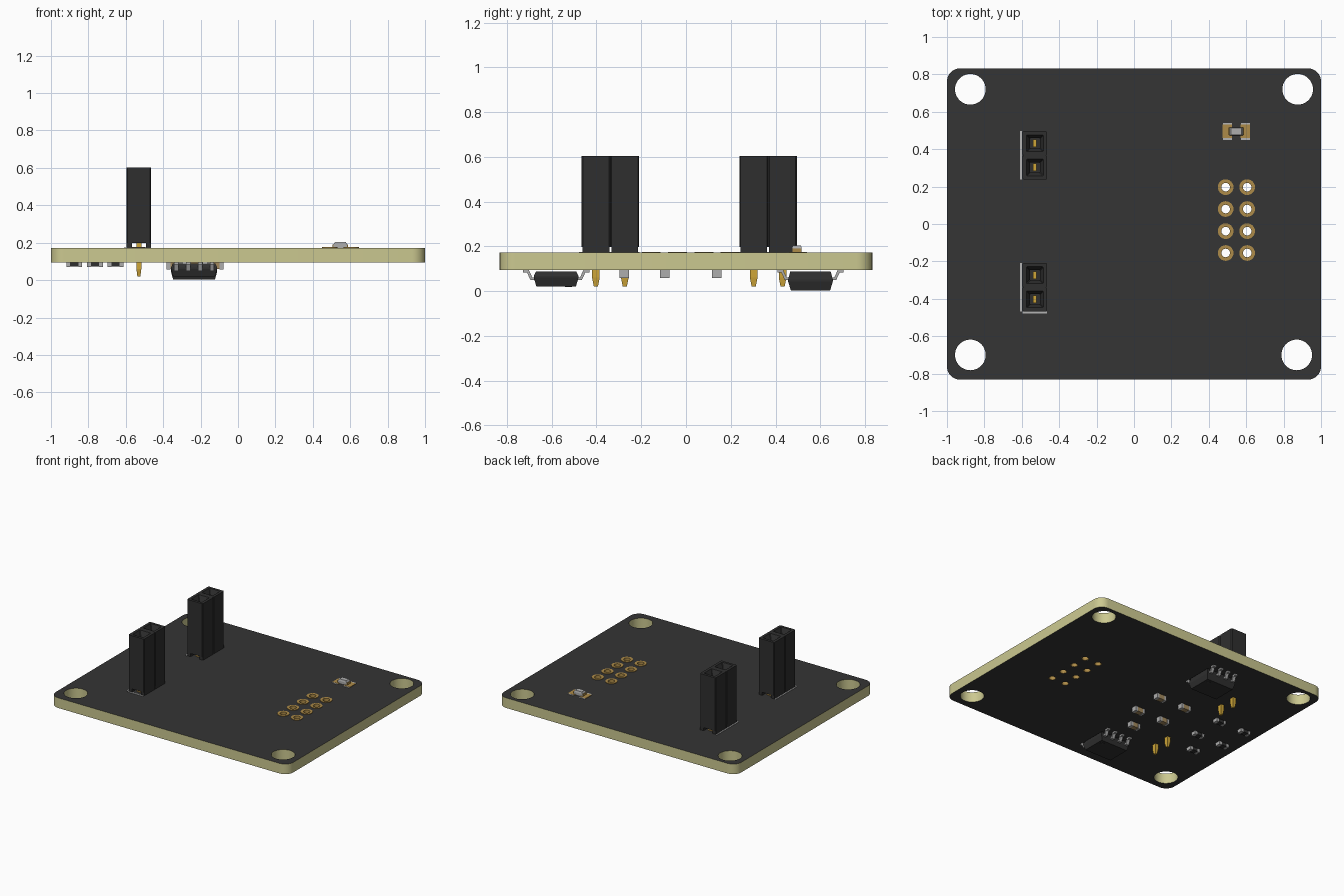
import bpy, bmesh, math

if "Cube" in bpy.data.objects:
    bpy.data.objects.remove(bpy.data.objects["Cube"])


def material(name, rgb):
    m = bpy.data.materials.new(name)
    m.diffuse_color = (*rgb, 1)
    m.use_nodes = True
    m.node_tree.nodes["Principled BSDF"].inputs["Base Color"].default_value = m.diffuse_color
    return m


MASK = material("dark_board_coating", (0.035, 0.035, 0.035))
CORE = material("khaki_board_core", (0.60, 0.58, 0.28))
BLACK = material("black_plastic", (0.028, 0.028, 0.028))
GOLD = material("gold_pin", (0.62, 0.38, 0.04))
PAD = material("brass_pad", (0.42, 0.26, 0.065))
SILVER = material("silver_metal", (0.42, 0.42, 0.42))
TAN = material("tan_ceramic", (0.36, 0.25, 0.11))
PRINT = material("light_grey_print", (0.46, 0.46, 0.46))

BOT, TOP = 0.095, 0.172      # board surfaces


def add(name, bm, *mats):
    bmesh.ops.recalc_face_normals(bm, faces=bm.faces)
    me = bpy.data.meshes.new(name)
    bm.to_mesh(me)
    bm.free()
    for m in mats:
        me.materials.append(m)
    ob = bpy.data.objects.new(name, me)
    bpy.context.collection.objects.link(ob)
    return ob


def smooth(ob):
    for p in ob.data.polygons:
        p.use_smooth = True
    ob.data.set_sharp_from_angle(angle=math.radians(35))


def loft(name, x, y, rings, mat):
    """Stack of rectangles (half x, half y, corner cut, z), capped at both ends."""
    bm = bmesh.new()
    loops = []
    for hx, hy, c, z in rings:
        if c:
            pts = [(hx, c - hy), (hx, hy - c), (hx - c, hy), (c - hx, hy),
                   (-hx, hy - c), (-hx, c - hy), (c - hx, -hy), (hx - c, -hy)]
        else:
            pts = [(hx, -hy), (hx, hy), (-hx, hy), (-hx, -hy)]
        loops.append([bm.verts.new((x + a, y + b, z)) for a, b in pts])
    n = len(loops[0])
    for lo, hi in zip(loops, loops[1:]):
        for i in range(n):
            j = (i + 1) % n
            bm.faces.new((lo[i], lo[j], hi[j], hi[i]))
    bm.faces.new(loops[0])
    bm.faces.new(loops[-1])
    return add(name, bm, mat)


def box(name, x0, x1, y0, y1, z0, z1, mat):
    hx, hy = (x1 - x0) / 2, (y1 - y0) / 2
    return loft(name, (x0 + x1) / 2, (y0 + y1) / 2, [(hx, hy, 0, z0), (hx, hy, 0, z1)], mat)


def circle(x, y, r, n=24):
    return [(x + r * math.cos(2 * math.pi * i / n), y + r * math.sin(2 * math.pi * i / n))
            for i in range(n)]


def plate(name, outlines, z0, z1, *mats):
    """Filled flat curve with holes, given thickness; second material goes on the walls."""
    cu = bpy.data.curves.new(name, 'CURVE')
    cu.dimensions = '2D'
    cu.fill_mode = 'BOTH'
    cu.extrude = (z1 - z0) / 2
    for pts in outlines:
        sp = cu.splines.new('POLY')
        sp.points.add(len(pts) - 1)
        for p, (a, b) in zip(sp.points, pts):
            p.co = (a, b, 0, 1)
        sp.use_cyclic_u = True
    tmp = bpy.data.objects.new(name + "_curve", cu)
    bpy.context.collection.objects.link(tmp)
    bpy.context.view_layer.update()
    me = bpy.data.meshes.new_from_object(tmp.evaluated_get(bpy.context.evaluated_depsgraph_get()))
    bm = bmesh.new()
    bm.from_mesh(me)
    bpy.data.objects.remove(tmp)
    bpy.data.meshes.remove(me)
    bmesh.ops.remove_doubles(bm, verts=bm.verts, dist=1e-5)
    bmesh.ops.translate(bm, verts=bm.verts, vec=(0, 0, (z0 + z1) / 2))
    bm.normal_update()
    for f in bm.faces:
        f.material_index = int(len(mats) > 1 and abs(f.normal.z) < 0.5)
    ob = add(name, bm, *mats)
    smooth(ob)
    return ob


# board with rounded corners, mounting holes and through holes
outline = []
for k, (sx, sy) in enumerate([(1, 1), (-1, 1), (-1, -1), (1, -1)]):
    for i in range(9):
        a = math.radians(90 * k + 90 * i / 8)
        outline.append((sx * 0.93 + 0.07 * math.cos(a), sy * 0.762 + 0.07 * math.sin(a)))
mounts = [(-0.875, 0.72), (0.875, 0.72), (-0.875, -0.70), (0.87, -0.70)]
grid = [(x, y) for x in (0.49, 0.605) for y in (0.197, 0.08, -0.038, -0.155)]
plate("board", [outline] + [circle(x, y, 0.082, 40) for x, y in mounts]
      + [circle(x, y, 0.027) for x, y in grid], BOT, TOP, MASK, CORE)

# plated through holes
for x, y in grid:
    plate("hole_pad", [circle(x, y, 0.042), circle(x, y, 0.023)], TOP, TOP + 0.004, PAD)
    plate("hole_sleeve", [circle(x, y, 0.0268), circle(x, y, 0.023)], BOT, TOP, PAD)

# two-way socket headers: shells, feet, contacts and pin tails
HX = -0.53
for yc in (0.367, -0.338):
    for s in (-1, 1):
        y = yc + s * 0.0645
        loft("header_shell", HX, y,
             [(0.066, 0.0645, 0.006, 0.198), (0.066, 0.0645, 0.006, 0.603),
              (0.045, 0.045, 0.003, 0.603), (0.027, 0.027, 0.003, 0.565),
              (0.027, 0.027, 0.003, 0.30)], BLACK)
        for t in (-1, 1):
            xf = HX + t * 0.052
            box("header_foot", xf - 0.014, xf + 0.014, y - 0.06, y + 0.06, TOP, 0.198, BLACK)
        box("socket_contact", HX - 0.009, HX + 0.009, y - 0.02, y + 0.02, 0.30, 0.52, GOLD)
        loft("pin_tail", HX, y, [(0.008, 0.009, 0, 0.02), (0.013, 0.017, 0, 0.06),
                                 (0.013, 0.017, 0, 0.20)], GOLD)
        plate("header_pad", [circle(HX, y, 0.036)], TOP, TOP + 0.004, PAD)
    # printed guide line beside the header
    box("header_side_line", -0.609, -0.599, yc - 0.13, yc + 0.13, TOP, TOP + 0.003, PRINT)
box("header_end_line", -0.595, -0.465, -0.479, -0.469, TOP, TOP + 0.003, PRINT)


# chips under the board with gull-wing leads
def chip(x, y, z0):
    zm = z0 + 0.04
    loft("chip_body", x, y, [(0.112, 0.088, 0, z0), (0.123, 0.1, 0, zm),
                             (0.123, 0.1, 0, zm + 0.008), (0.114, 0.09, 0, 0.088)], BLACK)
    profile = [(0.09, 0.05), (0.115, 0.05), (0.13, 0.083), (0.148, 0.083),
               (0.148, 0.095), (0.122, 0.095), (0.107, 0.062), (0.09, 0.062)]
    bm = bmesh.new()
    for s in (-1, 1):
        for i in range(4):
            xl = x + (i - 1.5) * 0.064
            a, b = [[bm.verts.new((xl + d, y + s * p, z)) for p, z in profile]
                    for d in (-0.012, 0.012)]
            bm.faces.new(a)
            bm.faces.new(b)
            for k in range(8):
                j = (k + 1) % 8
                bm.faces.new((a[k], a[j], b[j], b[k]))
    add("chip_leads", bm, SILVER)
    plate("chip_marker", [circle(x + 0.08, y + 0.055, 0.015, 16)], z0 - 0.002, z0, MASK)


chip(-0.235, 0.556, 0.004)
chip(-0.235, -0.58, 0.02)


# small two-ended parts under the board
def small_part(name, x, y, z0, mid):
    box(name + "_body", x - 0.024, x + 0.024, y - 0.02, y + 0.02, z0 + 0.002, BOT, mid)
    for s in (-1, 1):
        xe = x + s * 0.032
        box(name + "_end", xe - 0.01, xe + 0.01, y - 0.021, y + 0.021, z0, BOT, SILVER)


spots = [(-0.11, 0.137), (-0.11, -0.095), (0.11, 0.137), (0.11, -0.095), (0, -0.275)]
for dx, y in spots:
    small_part("capacitor", -0.23 + dx, y, 0.058, TAN)
    small_part("resistor", -0.765 + dx, y, 0.070, BLACK)

# indicator on top: solder pads, ends, raised middle and printed corner marks
LX, LY = 0.547, 0.495
for s in (-1, 1):
    xp = LX + s * 0.048
    box("indicator_pad", xp - 0.026, xp + 0.026, LY - 0.036, LY + 0.036, TOP, TOP + 0.004, PAD)
    xe = LX + s * 0.032
    box("indicator_end", xe - 0.009, xe + 0.009, LY - 0.02, LY + 0.02, TOP, 0.191, PAD)
    for t in (-1, 1):
        ym = LY + t * 0.041
        box("indicator_mark", xp - 0.024, xp + 0.024, ym - 0.005, ym + 0.005,
            TOP, TOP + 0.003, PRINT)
loft("indicator_lens", LX, LY, [(0.036, 0.022, 0, TOP), (0.036, 0.022, 0, 0.192),
                                (0.028, 0.018, 0, 0.205)], SILVER)
